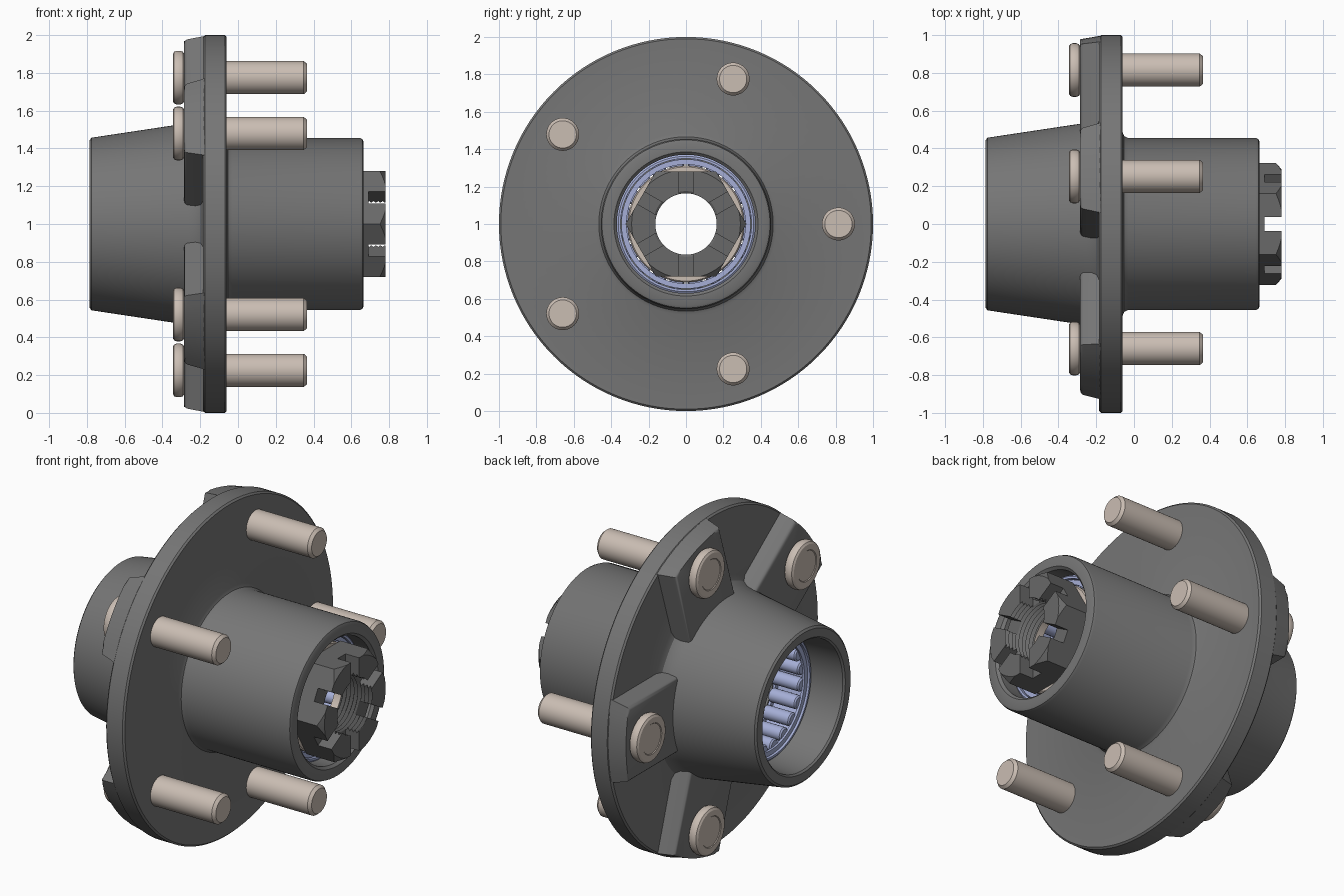
import bpy, bmesh, math
from mathutils import Matrix, Vector

if "Cube" in bpy.data.objects:
    bpy.data.objects.remove(bpy.data.objects["Cube"])

TAU = 2 * math.pi


def material(name, rgb):
    m = bpy.data.materials.new(name)
    m.diffuse_color = (*rgb, 1)
    m.use_nodes = True
    m.node_tree.nodes["Principled BSDF"].inputs["Base Color"].default_value = m.diffuse_color
    return m


IRON = material("cast iron grey", (0.18, 0.18, 0.18))
DARK = material("dark steel", (0.14, 0.14, 0.14))
TAN = material("warm steel", (0.59, 0.51, 0.45))
BLUE = material("bluish steel", (0.38, 0.43, 0.68))


def finish(bm, name, mat, angle=30):
    bmesh.ops.remove_doubles(bm, verts=bm.verts, dist=1e-5)
    bmesh.ops.recalc_face_normals(bm, faces=bm.faces)
    me = bpy.data.meshes.new(name)
    bm.to_mesh(me)
    bm.free()
    me.materials.append(mat)
    ob = bpy.data.objects.new(name, me)
    bpy.context.collection.objects.link(ob)
    bpy.ops.object.select_all(action='DESELECT')
    ob.select_set(True)
    bpy.context.view_layer.objects.active = ob
    bpy.ops.object.shade_smooth_by_angle(angle=math.radians(angle))
    return ob


def lathe(bm, profile, seg, centre=(0, 1), turn=0.0):
    """Spin a closed (x, radius) profile about an axis parallel to x."""
    rings = []
    for i in range(seg):
        a = TAU * i / seg + turn
        rings.append([bm.verts.new((x, centre[0] + r * math.cos(a), centre[1] + r * math.sin(a)))
                      for x, r in profile])
    n = len(profile)
    for i in range(seg):
        p, q = rings[i], rings[(i + 1) % seg]
        for j in range(n):
            k = (j + 1) % n
            if profile[j][1] == 0 and profile[k][1] == 0:
                continue
            if profile[j][1] == 0:
                bm.faces.new((p[j], p[k], q[k]))
            elif profile[k][1] == 0:
                bm.faces.new((p[j], p[k], q[j]))
            else:
                bm.faces.new((p[j], p[k], q[k], q[j]))


def turned(name, profile, mat, seg=96, centre=(0, 1), turn=0.0):
    bm = bmesh.new()
    lathe(bm, profile, seg, centre, turn)
    return finish(bm, name, mat)


# hub body: tapered rear barrel, flange, front barrel and stepped bore
turned("hub_body", [
    (-0.785, 0.395), (-0.785, 0.445), (-0.775, 0.457), (-0.27, 0.533), (-0.225, 0.545),
    (-0.198, 0.565), (-0.185, 0.60), (-0.185, 0.99), (-0.175, 1.0),
    (-0.07, 1.0), (-0.06, 0.99), (-0.06, 0.485), (-0.052, 0.466), (-0.03, 0.455),
    (0.645, 0.455), (0.659, 0.449), (0.665, 0.435), (0.665, 0.385), (0.65, 0.37),
    (0.34, 0.37), (0.34, 0.325), (-0.36, 0.325), (-0.36, 0.375), (-0.58, 0.375),
    (-0.775, 0.385)], IRON, 128)


# raised radial pads behind the flange, one under each stud
def pad_outline(bm, x, w, radius, turn):
    pts = [(0.40, -w)]
    lim = math.asin(w / radius)
    for i in range(9):
        a = lim * (i / 4 - 1)
        pts.append((radius * math.cos(a), radius * math.sin(a)))
    pts.append((0.40, w))
    c, s = math.cos(turn), math.sin(turn)
    return [bm.verts.new((x, u * c - v * s, 1 + u * s + v * c)) for u, v in pts]


for i in range(5):
    turn = TAU * i / 5
    bm = bmesh.new()
    low = pad_outline(bm, -0.17, 0.252, 0.998, turn)
    top = pad_outline(bm, -0.285, 0.222, 0.978, turn)
    bm.faces.new(low)
    cap = bm.faces.new(top)
    for j in range(len(low)):
        k = (j + 1) % len(low)
        bm.faces.new((low[j], low[k], top[k], top[j]))
    bmesh.ops.bevel(bm, geom=list(cap.edges), offset=0.018, segments=3,
                    profile=0.5, affect='EDGES')
    finish(bm, f"flange_pad_{i + 1}", IRON, 35)

    # wheel stud with round head
    centre = (0.815 * math.cos(turn), 1 + 0.815 * math.sin(turn))
    turned(f"wheel_stud_{i + 1}", [
        (-0.341, 0), (-0.341, 0.088), (-0.345, 0.092), (-0.345, 0.125), (-0.338, 0.137),
        (-0.325, 0.142), (-0.305, 0.142), (-0.292, 0.137), (-0.284, 0.125), (-0.284, 0.088),
        (0.348, 0.088), (0.365, 0.073), (0.365, 0)], TAN, 40, centre)


# roller bearings: outer race, cage rings and a circle of rollers
def bearing(name, outer, inner, count=20):
    """outer / inner: x of the end facing out of the hub and of the deep end."""
    d = 1 if inner > outer else -1
    turned(name + "_race", [(outer, 0.350), (outer, 0.362), (outer + d * 0.008, 0.372),
                            (inner, 0.372), (inner, 0.350)], BLUE)
    for tag, x in (("outer", outer + d * 0.012), ("inner", inner - d * 0.022)):
        turned(f"{name}_{tag}_cage", [(x, 0.318), (x, 0.346), (x + d * 0.016, 0.346),
                                      (x + d * 0.016, 0.318)], BLUE)
    bm = bmesh.new()
    x0, x1 = outer + d * 0.024, inner - d * 0.01
    for k in range(count):
        a = TAU * (k + 0.5) / count
        lathe(bm, [(x0, 0), (x0, 0.032), (x0 + d * 0.008, 0.040), (x1 - d * 0.008, 0.040),
                   (x1, 0.032), (x1, 0)], 20, (0.318 * math.cos(a), 1 + 0.318 * math.sin(a)))
    finish(bm, name + "_rollers", BLUE)


bearing("rear_bearing", -0.58, -0.362)
bearing("front_bearing", 0.56, 0.342)

# washer behind the nut
turned("washer", [(0.52, 0.18), (0.52, 0.312), (0.563, 0.312), (0.57, 0.305), (0.57, 0.18)], TAN)

# castle nut: chamfered hexagon, threaded hole, six slots through the flats
nut = turned("castle_nut", [(0.57, 0), (0.57, 0.323), (0.78, 0.323), (0.78, 0)], DARK, 6)
chamfer = turned("nut_chamfer_cutter", [(0.5, 0), (0.5, 0.4), (0.69, 0.4), (0.75, 0.325),
                                        (0.785, 0.285), (0.785, 0)], DARK, 64)
thread = [(0.55, 0)]
for k in range(11):
    thread += [(0.55 + k * 0.024, 0.182), (0.562 + k * 0.024, 0.164)]
thread += [(0.82, 0.182), (0.82, 0)]
hole = turned("nut_thread_cutter", thread, DARK, 48)
cutters = [(chamfer, 'INTERSECT'), (hole, 'DIFFERENCE')]
for k in range(3):
    bm = bmesh.new()
    bmesh.ops.create_cube(bm, size=1, matrix=(
        Matrix.Translation((0.79, 0, 1)) @ Matrix.Rotation(TAU * k / 6, 4, 'X')
        @ Matrix.Diagonal(Vector((0.2, 0.075, 0.9, 1)))))
    cutters.append((finish(bm, f"nut_slot_cutter_{k + 1}", DARK), 'DIFFERENCE'))

bpy.ops.object.select_all(action='DESELECT')
nut.select_set(True)
bpy.context.view_layer.objects.active = nut
for cutter, op in cutters:
    mod = nut.modifiers.new("cut", 'BOOLEAN')
    mod.operation, mod.solver, mod.object = op, 'EXACT', cutter
    bpy.ops.object.modifier_apply(modifier=mod.name)
    bpy.data.objects.remove(cutter)
bpy.ops.object.shade_smooth_by_angle(angle=math.radians(25))
